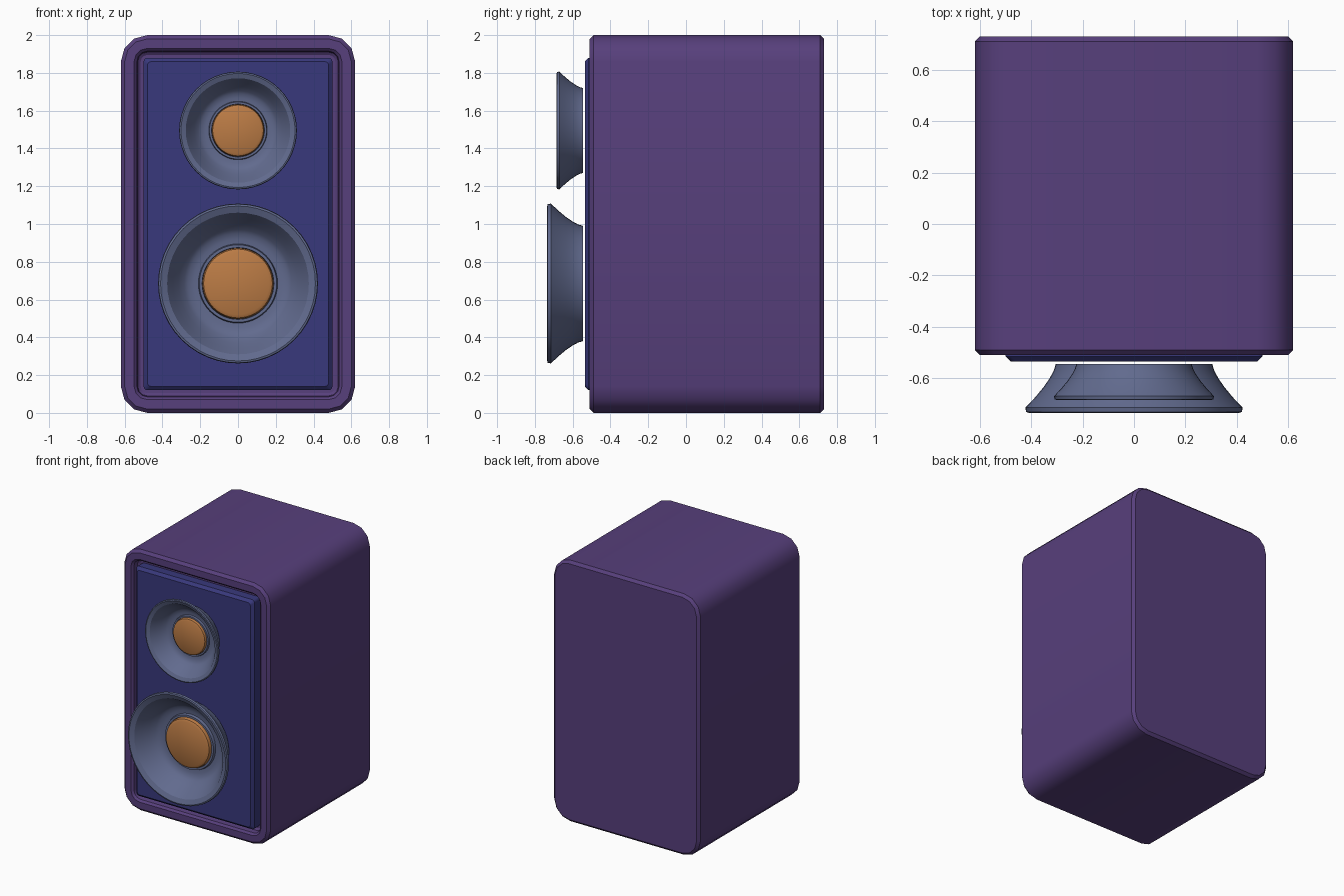
import bpy, bmesh, math

if "Cube" in bpy.data.objects:
    bpy.data.objects.remove(bpy.data.objects["Cube"])


def material(name, rgb):
    m = bpy.data.materials.new(name)
    m.diffuse_color = (*rgb, 1)
    m.use_nodes = True
    m.node_tree.nodes["Principled BSDF"].inputs["Base Color"].default_value = m.diffuse_color
    return m


PURPLE = material("cabinet_purple", (0.095, 0.05, 0.20))
NAVY = material("baffle_navy", (0.04, 0.04, 0.20))
STEEL = material("cone_steel_blue", (0.12, 0.145, 0.27))
COPPER = material("cap_copper", (0.50, 0.20, 0.06))


def finish(bm, name, mat):
    bmesh.ops.remove_doubles(bm, verts=bm.verts, dist=1e-5)
    bmesh.ops.recalc_face_normals(bm, faces=bm.faces)
    mesh = bpy.data.meshes.new(name)
    bm.to_mesh(mesh)
    bm.free()
    mesh.materials.append(mat)
    ob = bpy.data.objects.new(name, mesh)
    bpy.context.collection.objects.link(ob)
    bpy.ops.object.select_all(action='DESELECT')
    ob.select_set(True)
    bpy.context.view_layer.objects.active = ob
    bpy.ops.object.shade_smooth_by_angle(angle=math.radians(32))
    return ob


def rounded_rect(inset, y, radius, steps=3):
    """Rounded rectangle in the XZ plane, inset from the cabinet outline."""
    hx, hz = 0.62 - inset, 1.0 - inset
    pts = []
    for k, (sx, sz) in enumerate([(1, 1), (-1, 1), (-1, -1), (1, -1)]):
        for i in range(steps + 1):
            a = math.pi / 2 * (k + i / steps)
            pts.append((sx * (hx - radius) + radius * math.cos(a), y,
                        1 + sz * (hz - radius) + radius * math.sin(a)))
    return pts


def bridge(bm, rings):
    loops = [[bm.verts.new(p) for p in r] for r in rings]
    n = len(loops[0])
    for a, b in zip(loops, loops[1:]):
        for i in range(n):
            j = (i + 1) % n
            bm.faces.new((a[i], a[j], b[j], b[i]))
    return loops


def loft(name, sections, corner, mat):
    """Skin a stack of (inset, y) rounded rectangles and cap both ends."""
    bm = bmesh.new()
    loops = bridge(bm, [rounded_rect(i, y, corner(i)) for i, y in sections])
    bm.faces.new(loops[0])
    bm.faces.new(loops[-1])
    return finish(bm, name, mat)


def lathe(name, profile, z, scale, mat, sides=48):
    """Spin (radius, height) about a forward axis; height runs toward -y."""
    bm = bmesh.new()
    bridge(bm, [[(r * scale * math.cos(math.tau * i / sides), -0.545 - h * scale,
                  z + r * scale * math.sin(math.tau * i / sides))
                 for i in range(sides)] for r, h in profile])
    # close the ends of the profile
    for r, h in (profile[0], profile[-1]):
        y = -0.545 - h * scale
        ring = [v for v in bm.verts if abs(v.co.y - y) < 1e-6 and
                abs(math.hypot(v.co.x, v.co.z - z) - r * scale) < 1e-5]
        bm.faces.new(ring)
    return finish(bm, name, mat)


# Cabinet shell with bevelled rims and a stepped front recess
loft("cabinet", [(0.02, 0.73), (0, 0.71), (0, -0.49), (0.02, -0.51), (0.07, -0.51),
                 (0.085, -0.495), (0.09, -0.46), (0.105, -0.45)],
     lambda i: 0.14 - i, PURPLE)

# Front panel
loft("front_baffle", [(0.12, -0.44), (0.12, -0.515), (0.14, -0.536)],
     lambda i: 0.02, NAVY)

# Drivers: the upper one is a scaled copy of the lower one
CONE = [(0.305, 0), (0.312, 0.025), (0.328, 0.055), (0.352, 0.09), (0.385, 0.13),
        (0.418, 0.165), (0.423, 0.17), (0.42, 0.187), (0.41, 0.19), (0.375, 0.175),
        (0.345, 0.13), (0.315, 0.085), (0.285, 0.05), (0.265, 0.035),
        (0.235, 0.027), (0.21, 0.025), (0.205, 0.045), (0.19, 0.045), (0.188, 0.02)]
CAP = [(0.188, 0.015), (0.188, 0.05), (0.182, 0.066), (0.165, 0.075)]
for label, z, s in (("lower", 0.685, 1.0), ("upper", 1.495, 0.737)):
    lathe(label + "_speaker_cone", CONE, z, s, STEEL)
    lathe(label + "_dust_cap", CAP, z, s, COPPER)
